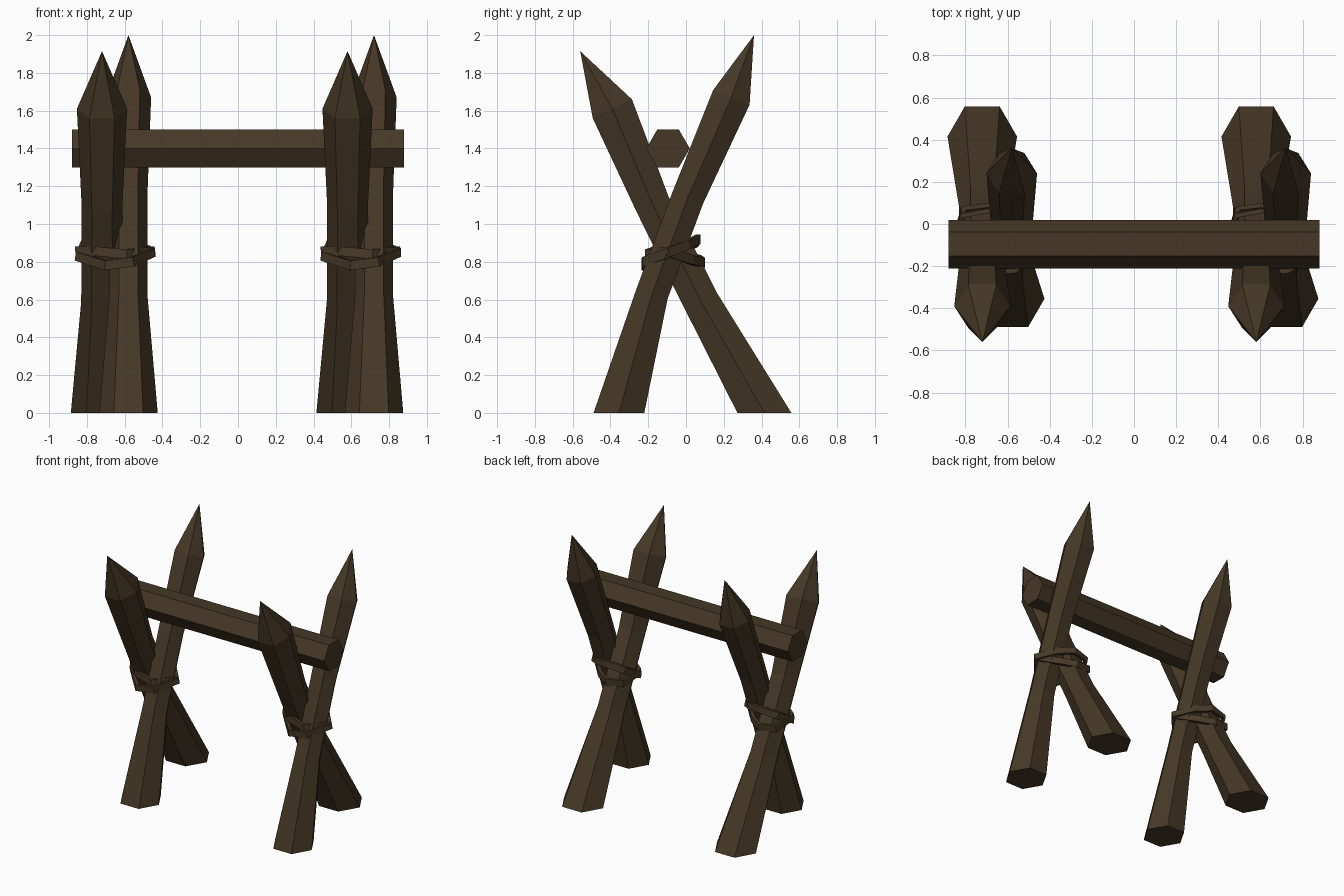
import bpy, bmesh, math
from mathutils import Vector

if "Cube" in bpy.data.objects:
    bpy.data.objects.remove(bpy.data.objects["Cube"])

wood = bpy.data.materials.new("dark_brown_wood")
wood.diffuse_color = (0.060, 0.039, 0.019, 1)
wood.use_nodes = True
wood.node_tree.nodes["Principled BSDF"].inputs["Base Color"].default_value = wood.diffuse_color
binding = bpy.data.materials.new("brown_binding")
binding.diffuse_color = (0.064, 0.042, 0.021, 1)
binding.use_nodes = True
binding.node_tree.nodes["Principled BSDF"].inputs["Base Color"].default_value = binding.diffuse_color


def finish(bm, name, mat):
    bmesh.ops.recalc_face_normals(bm, faces=bm.faces)
    me = bpy.data.meshes.new(name)
    bm.to_mesh(me)
    bm.free()
    me.materials.append(mat)
    ob = bpy.data.objects.new(name, me)
    bpy.context.collection.objects.link(ob)
    return ob


def bridge(bm, a, b):
    n = len(a)
    for i in range(n):
        bm.faces.new((a[i], a[(i + 1) % n], b[(i + 1) % n], b[i]))


# Six-sided stake: stations (y, z, radius) along its centre line, then a point
def stake(name, x, stations, tip):
    bm = bmesh.new()
    pts = [Vector((x, y, z)) for y, z, r in stations] + [Vector((x, *tip))]
    rings = []
    for i, (y, z, r) in enumerate(stations):
        if i == 0:
            d = Vector((0, 0, 1))          # foot is cut level with the ground
        else:
            d = ((pts[i] - pts[i - 1]).normalized() + (pts[i + 1] - pts[i]).normalized()).normalized()
        side = d.cross(Vector((1, 0, 0)))
        rings.append([bm.verts.new(pts[i] + r * (math.cos(a) * Vector((1, 0, 0)) + math.sin(a) * side))
                      for a in (k * math.pi / 3 for k in range(6))])
    bm.faces.new(rings[0])
    for a, b in zip(rings, rings[1:]):
        bridge(bm, a, b)
    top = bm.verts.new(pts[-1])
    last = rings[-1]
    for i in range(6):
        bm.faces.new((last[i], last[(i + 1) % 6], top))
    return finish(bm, name, wood)


# Flat strap running round a closed path
def strap(name, x, path, thick=0.024, height=0.05):
    bm = bmesh.new()
    pts = [Vector((x + p[0], p[1], p[2])) for p in path]
    n = len(pts)
    rings = []
    for i, p in enumerate(pts):
        t = (pts[(i + 1) % n] - pts[i - 1]).normalized()
        out = t.cross(Vector((0, 0, 1))).normalized()
        up = out.cross(t).normalized()
        rings.append([bm.verts.new(p + out * (u * thick / 2) + up * (v * height / 2))
                      for u, v in ((-1, -1), (1, -1), (1, 1), (-1, 1))])
    for i in range(n):
        bridge(bm, rings[i], rings[(i + 1) % n])
    return finish(bm, name, binding)


back_leaning = [(-0.355, 0, 0.155), (-0.18, 0.63, 0.10), (0.01, 1.14, 0.10), (0.24, 1.67, 0.12)]
front_leaning = [(0.415, 0, 0.165), (0.08, 0.59, 0.11), (-0.175, 1.10, 0.108), (-0.39, 1.61, 0.133)]
high_front = [(-.20, -.08, .855), (-.09, -.165, .855), (.06, -.205, .84), (.195, -.10, .855),
              (.06, .03, .81), (-.04, .09, .795), (-.16, .07, .81)]
low_front = [(-.20, -.08, .83), (-.05, -.225, .78), (.09, -.22, .80), (.20, -.09, .85),
             (.10, .01, .89), (-.03, .065, .92), (-.16, .045, .90)]

# Two crossed pairs of stakes with their lashings
for label, cx in (("left", -0.65), ("right", 0.65)):
    stake(label + "_back_leaning_stake", cx + 0.07, back_leaning, (0.36, 2.0))
    stake(label + "_front_leaning_stake", cx - 0.07, front_leaning, (-0.56, 1.915))
    strap(label + "_upper_lashing", cx, high_front)
    strap(label + "_lower_lashing", cx, low_front)

# Six-sided crossbar resting in the forks
bm = bmesh.new()
ends = [[bm.verts.new((x, -0.095 + 0.115 * math.cos(k * math.pi / 3), 1.4 + 0.115 * math.sin(k * math.pi / 3)))
         for k in range(6)] for x in (-0.88, 0.88)]
bridge(bm, *ends)
for e in ends:
    bm.faces.new(e)
finish(bm, "crossbar", wood)
